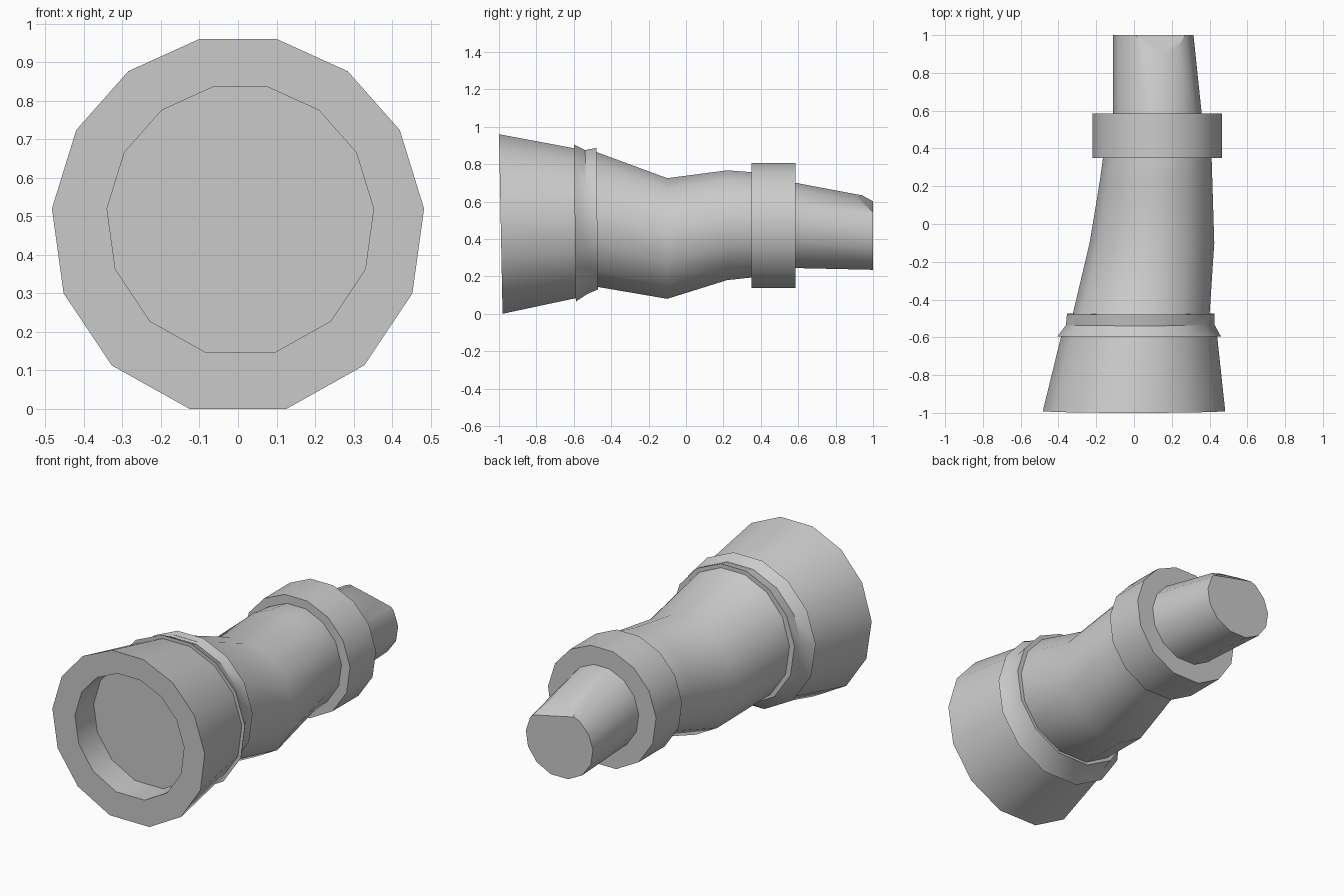
import bpy, bmesh
from math import sin, cos, radians
from mathutils import Vector

if "Cube" in bpy.data.objects:
    bpy.data.objects.remove(bpy.data.objects["Cube"])

# Shared 14-sided outline, normalised to a -1..1 box (slightly wider facet underneath)
half = [78, 54, 30, 5, -21, -47.5, -75]
angles = half + [180 - a for a in reversed(half)]
ZT, ZB = sin(radians(78)), sin(radians(-75))
OUTLINE = [(cos(radians(a)) / cos(radians(5)),
            2 * (sin(radians(a)) - ZB) / (ZT - ZB) - 1) for a in angles]


def loft(name, rings, lean=0.0, cut=None):
    """Skin rings of (y, x_min, x_max, z_min, z_max); lean shifts low points back."""
    bm = bmesh.new()
    loops = []
    for y, x0, x1, z0, z1 in rings:
        loop = []
        for u, v in OUTLINE:
            x = (x0 + x1) / 2 + u * (x1 - x0) / 2
            z = (z0 + z1) / 2 + v * (z1 - z0) / 2
            loop.append(bm.verts.new((x, y + lean * (0.96 - z), z)))
        loops.append(loop)
    n = len(OUTLINE)
    for a, b in zip(loops, loops[1:]):
        for i in range(n):
            j = (i + 1) % n
            bm.faces.new((a[i], a[j], b[j], b[i]))
    bm.faces.new(loops[0])
    bm.faces.new(loops[-1])
    if cut:
        res = bmesh.ops.bisect_plane(bm, geom=bm.verts[:] + bm.edges[:] + bm.faces[:],
                                     plane_co=cut[0], plane_no=cut[1], clear_outer=True)
        edges = [e for e in res["geom_cut"] if isinstance(e, bmesh.types.BMEdge)]
        bmesh.ops.holes_fill(bm, edges=edges, sides=0)
    bmesh.ops.recalc_face_normals(bm, faces=bm.faces[:])
    mesh = bpy.data.meshes.new(name)
    bm.to_mesh(mesh)
    bm.free()
    ob = bpy.data.objects.new(name, mesh)
    bpy.context.collection.objects.link(ob)
    bpy.ops.object.select_all(action='DESELECT')
    ob.select_set(True)
    bpy.context.view_layer.objects.active = ob
    bpy.ops.object.shade_smooth_by_angle(angle=radians(32))
    return ob


# Flared mouth with a shallow recess in its front face
loft("flared_mouth", [
    (-0.83, -0.34, 0.352, 0.147, 0.835),
    (-1.00, -0.34, 0.352, 0.147, 0.835),
    (-1.00, -0.483, 0.483, 0.0, 0.96),
    (-0.60, -0.385, 0.44, 0.085, 0.885)], lean=0.02)

# Waisted band behind the mouth
loft("front_band", [
    (-0.60, -0.405, 0.46, 0.065, 0.905),
    (-0.54, -0.36, 0.427, 0.105, 0.875),
    (-0.48, -0.355, 0.425, 0.13, 0.887)], lean=0.012)

# Bent main tube, ends buried in the bands
loft("bent_tube", [
    (-0.52, -0.335, 0.40, 0.152, 0.88),
    (-0.48, -0.325, 0.40, 0.145, 0.865),
    (-0.10, -0.235, 0.425, 0.08, 0.725),
    (0.22, -0.182, 0.415, 0.18, 0.767),
    (0.38, -0.16, 0.41, 0.197, 0.755)])

# Rear collar
loft("rear_collar", [
    (0.35, -0.22, 0.465, 0.138, 0.805),
    (0.585, -0.22, 0.465, 0.138, 0.805)])

# Tapered tip with a slanted nick at the upper end
loft("tapered_tip", [
    (0.56, -0.11, 0.361, 0.245, 0.705),
    (1.00, -0.11, 0.315, 0.235, 0.622)],
    cut=(Vector((-0.03, 1.0, 0.61)), Vector((0.0034, 0.0114, 0.0155)).normalized()))
